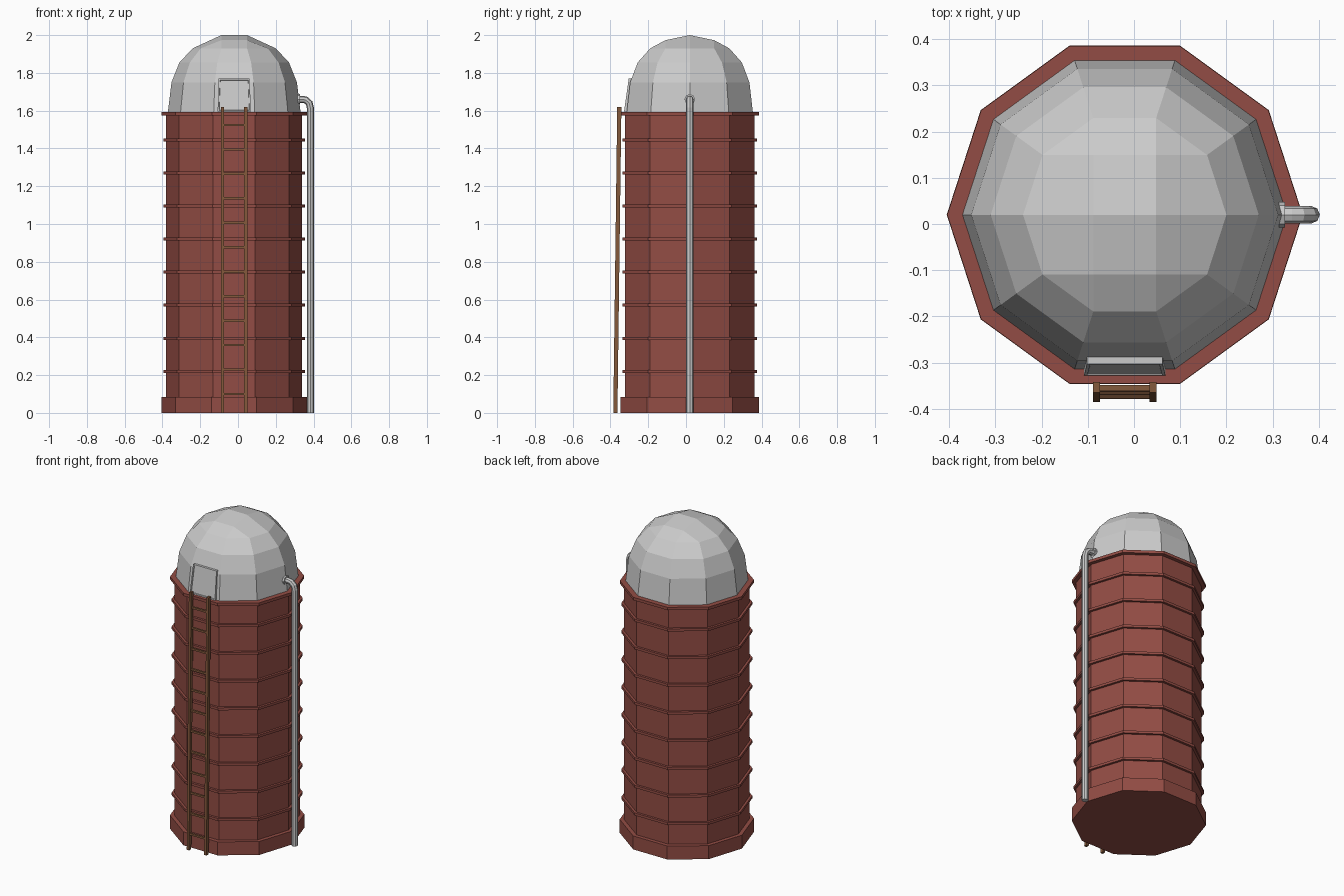
import bpy, bmesh, math
from mathutils import Vector

if "Cube" in bpy.data.objects:
    bpy.data.objects.remove(bpy.data.objects["Cube"])

CX, CY, N = -0.02, 0.02, 10


def material(name, rgb):
    m = bpy.data.materials.new(name)
    m.diffuse_color = (*rgb, 1)
    m.use_nodes = True
    m.node_tree.nodes["Principled BSDF"].inputs["Base Color"].default_value = m.diffuse_color
    return m


RED = material("red_paint", (0.29, 0.073, 0.058))
BROWN = material("brown_wood", (0.23, 0.10, 0.045))


def finish(name, bm, mat=None):
    bmesh.ops.recalc_face_normals(bm, faces=bm.faces)
    me = bpy.data.meshes.new(name)
    bm.to_mesh(me)
    bm.free()
    ob = bpy.data.objects.new(name, me)
    bpy.context.collection.objects.link(ob)
    if mat:
        me.materials.append(mat)
    return ob


def ring(bm, r, z):
    return [bm.verts.new((CX + r * math.cos(math.tau * i / N),
                          CY + r * math.sin(math.tau * i / N), z)) for i in range(N)]


def loft(bm, profile):
    rings = [ring(bm, r, z) for r, z in profile]
    for a, b in zip(rings, rings[1:]):
        for i in range(N):
            j = (i + 1) % N
            bm.faces.new((a[i], a[j], b[j], b[i]))
    return rings


def drum(name, r, z0, z1):
    bm = bmesh.new()
    rings = loft(bm, [(r, z0), (r, z1)])
    bm.faces.new(rings[0])
    bm.faces.new(rings[1])
    return finish(name, bm, RED)


def bar(bm, a, b, w, d):
    # box beam from a to b: w wide across, d deep in y
    a, b = Vector(a), Vector(b)
    side = Vector((1, 0, 0)) if abs(b.z - a.z) > 0.1 else Vector((0, 0, 1))
    s, t = side * w / 2, Vector((0, d / 2, 0))
    lo, hi = ([bm.verts.new(p + q) for q in (s + t, t - s, -s - t, s - t)] for p in (a, b))
    bm.faces.new(lo)
    bm.faces.new(hi)
    for i in range(4):
        j = (i + 1) % 4
        bm.faces.new((lo[i], lo[j], hi[j], hi[i]))


# Tower wall, plinth and hoops
drum("tower_wall", 0.36, 0.0, 1.585)
drum("plinth", 0.385, 0.0, 0.085)
for k in range(8):
    z = 0.22 + k * 0.175
    drum(f"hoop_{k + 1}", 0.375, z - 0.008, z + 0.008)
drum("top_rim", 0.384, 1.575, 1.593)

# Faceted dome with a grid-like crown
bm = bmesh.new()
T = loft(bm, [(0.352, 1.585), (0.332, 1.75), (0.29, 1.855), (0.22, 1.93)])[-1]
x1, x2 = T[2].co.x, T[3].co.x
C, D = bm.verts.new((x1, CY, 2.0)), bm.verts.new((x2, CY, 2.0))
for s in (1, -1):
    t = [T[(s * i) % N] for i in range(6)]
    A, B = (bm.verts.new((x, t[1].co.y, 1.973)) for x in (x1, x2))
    for f in ((t[1], t[2], A), (t[2], t[3], B, A), (t[3], t[4], B),
              (t[0], t[1], A, C), (t[4], t[5], D, B), (A, B, D, C)):
        bm.faces.new(f)
finish("dome", bm)

# Hatch lying on the front slope of the dome
bm = bmesh.new()
outline = [(-0.108, -0.328, 1.595), (0.068, -0.328, 1.595), (0.062, -0.303, 1.77), (-0.102, -0.303, 1.77)]
front = [bm.verts.new(p) for p in outline]
back = [bm.verts.new((x, y + 0.03, z)) for x, y, z in outline]
face = bm.faces.new(front)
bm.faces.new(back[::-1])
for i in range(4):
    j = (i + 1) % 4
    bm.faces.new((front[i], back[i], back[j], front[j]))
bmesh.ops.recalc_face_normals(bm, faces=bm.faces)
bmesh.ops.inset_region(bm, faces=[face], thickness=0.01, depth=0)
bmesh.ops.inset_region(bm, faces=[face], thickness=0.002, depth=-0.004)
finish("hatch", bm)

# Leaning ladder
bm = bmesh.new()
for x in (-0.081, 0.041):
    bar(bm, (x, -0.374, 0), (x, -0.353, 1.62), 0.016, 0.022)
for k in range(12):
    z = 0.1 + k * 0.1295
    y = -0.374 + 0.021 * z / 1.62
    bar(bm, (-0.081, y, z), (0.041, y, z), 0.012, 0.012)
finish("ladder", bm, BROWN)


# Filler pipe with elbow, and its collar at the dome
def tube(name, pts, r):
    cu = bpy.data.curves.new(name, 'CURVE')
    cu.dimensions = '3D'
    cu.bevel_depth, cu.bevel_resolution, cu.use_fill_caps = r, 2, True
    sp = cu.splines.new('POLY')
    sp.points.add(len(pts) - 1)
    for p, (x, z) in zip(sp.points, pts):
        p.co = (x, CY, z, 1)
    sp.use_smooth = False
    bpy.context.collection.objects.link(bpy.data.objects.new(name, cu))


tube("filler_pipe", [(0.383, 0), (0.383, 1.615), (0.377, 1.64), (0.36, 1.656), (0.34, 1.66), (0.30, 1.66)], 0.019)
tube("pipe_collar", [(0.30, 1.66), (0.327, 1.66)], 0.028)
